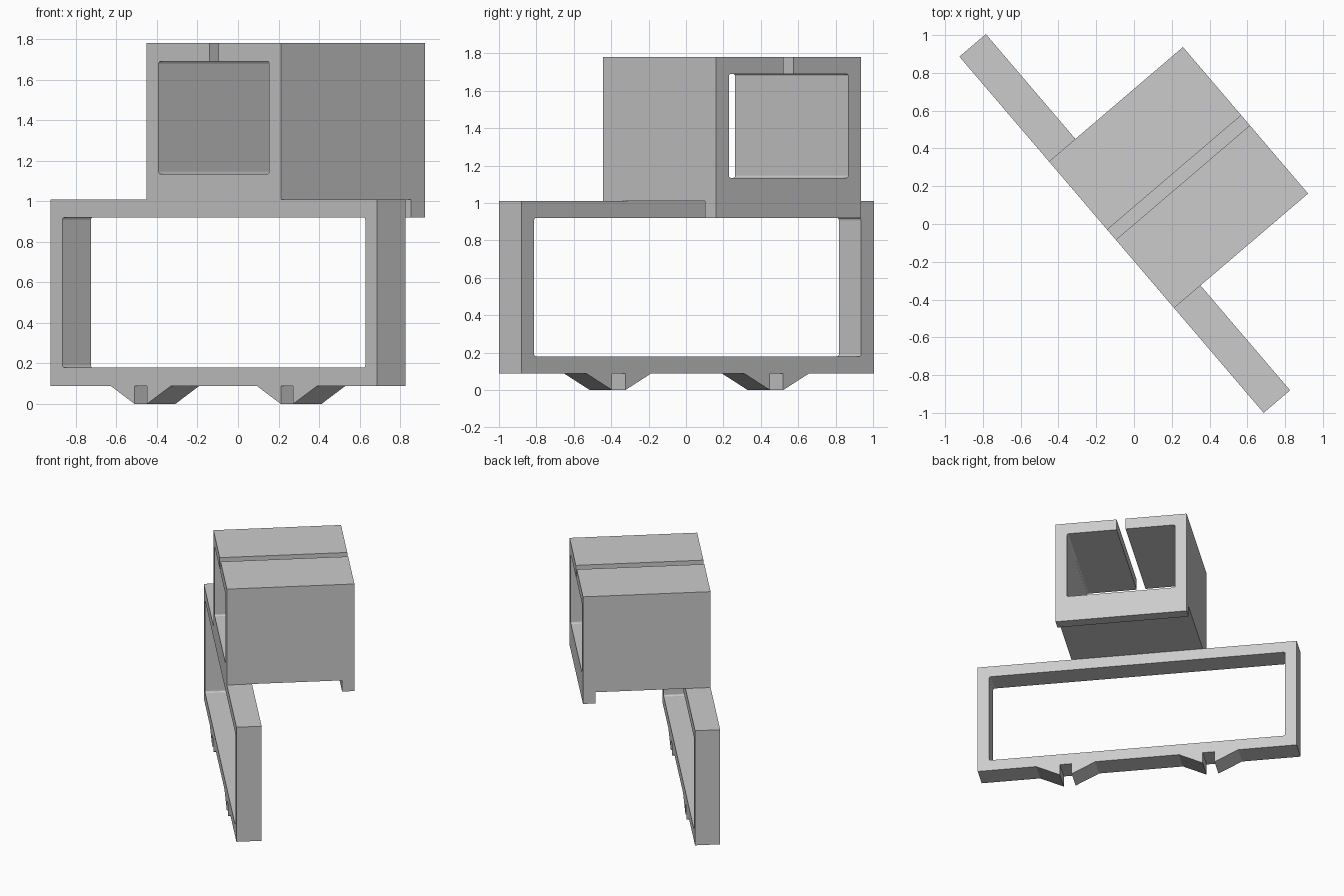
import bpy, bmesh, math
from mathutils import Matrix

# Remove the default cube
cube = bpy.data.objects.get("Cube")
if cube:
    bpy.data.objects.remove(cube, do_unlink=True)

# Single grey plastic
grey = bpy.data.materials.new("plain_grey")
grey.use_nodes = True
COLOUR = (0.6, 0.6, 0.6, 1)
grey.diffuse_color = COLOUR
grey.node_tree.nodes["Principled BSDF"].inputs["Base Color"].default_value = COLOUR

# The whole bracket is turned about the vertical axis
PLACE = Matrix.Translation((-0.119, -0.057, 0)) @ Matrix.Rotation(math.radians(-49.5), 4, 'Z')


def prism(name, points, start, end, along='y', rounding=0.0):
    """Extrude an outline (horizontal, z) along local x or y."""
    bm = bmesh.new()
    at = (lambda h, z, d: (h, d, z)) if along == 'y' else (lambda h, z, d: (d, h, z))
    face = bm.faces.new([bm.verts.new(at(h, z, start)) for h, z in points])
    out = bmesh.ops.extrude_face_region(bm, geom=[face])
    shift = (0, end - start, 0) if along == 'y' else (end - start, 0, 0)
    bmesh.ops.translate(bm, verts=[v for v in out["geom"] if isinstance(v, bmesh.types.BMVert)], vec=shift)
    if rounding:
        sides = [e for e in bm.edges if abs(e.verts[0].co.y - e.verts[1].co.y) > 0.01]
        bmesh.ops.bevel(bm, geom=sides, offset=rounding, segments=3, profile=0.5, affect='EDGES')
    bmesh.ops.recalc_face_normals(bm, faces=bm.faces)
    mesh = bpy.data.meshes.new(name)
    bm.to_mesh(mesh)
    bm.free()
    mesh.materials.append(grey)
    obj = bpy.data.objects.new(name, mesh)
    bpy.context.collection.objects.link(obj)
    obj.matrix_world = PLACE
    return obj


def rectangle(half, low, high):
    return [(-half, low), (half, low), (half, high), (-half, high)]


def cut(target, cutter):
    """Subtract a cutter, then discard it."""
    cutter.hide_render = True
    mod = target.modifiers.new("cut", 'BOOLEAN')
    mod.operation, mod.solver, mod.object = 'DIFFERENCE', 'EXACT', cutter
    bpy.context.view_layer.objects.active = target
    bpy.ops.object.modifier_apply(modifier=mod.name)
    bpy.data.objects.remove(cutter, do_unlink=True)


# Upright frame with two split wedge feet along its lower edge
HALF, THICK, BASE, TOP, WALL = 1.24, 0.184, 0.09, 1.01, 0.09
outline = [(-HALF, TOP), (-HALF, BASE)]
for foot in (-0.555, 0.555):
    outline += [(foot + dx, z) for dx, z in
                ((-0.23, BASE), (-0.046, 0), (-0.046, BASE), (0.046, BASE), (0.046, 0), (0.23, BASE))]
outline += [(HALF, BASE), (HALF, TOP)]
frame = prism("frame", outline, 0, THICK)
cut(frame, prism("frame_opening", rectangle(HALF - WALL, BASE + WALL, TOP - WALL), -0.1, 0.5, rounding=0.012))

# Square housing on top, with a lip hanging from its back edge
WIDE, DEEP, ROOF = 0.51, 0.933, 1.78
side = [(0, TOP), (DEEP - WALL, TOP), (DEEP - WALL, TOP - WALL), (DEEP, TOP - WALL), (DEEP, ROOF), (0, ROOF)]
housing = prism("housing", side, -WIDE, WIDE, along='x')
cut(housing, prism("housing_opening", rectangle(WIDE - WALL, 1.135, ROOF - WALL), -0.1, 1.1, rounding=0.012))
cut(housing, prism("roof_slot", rectangle(0.035, 1.6, 1.9), -0.1, 1.1))
